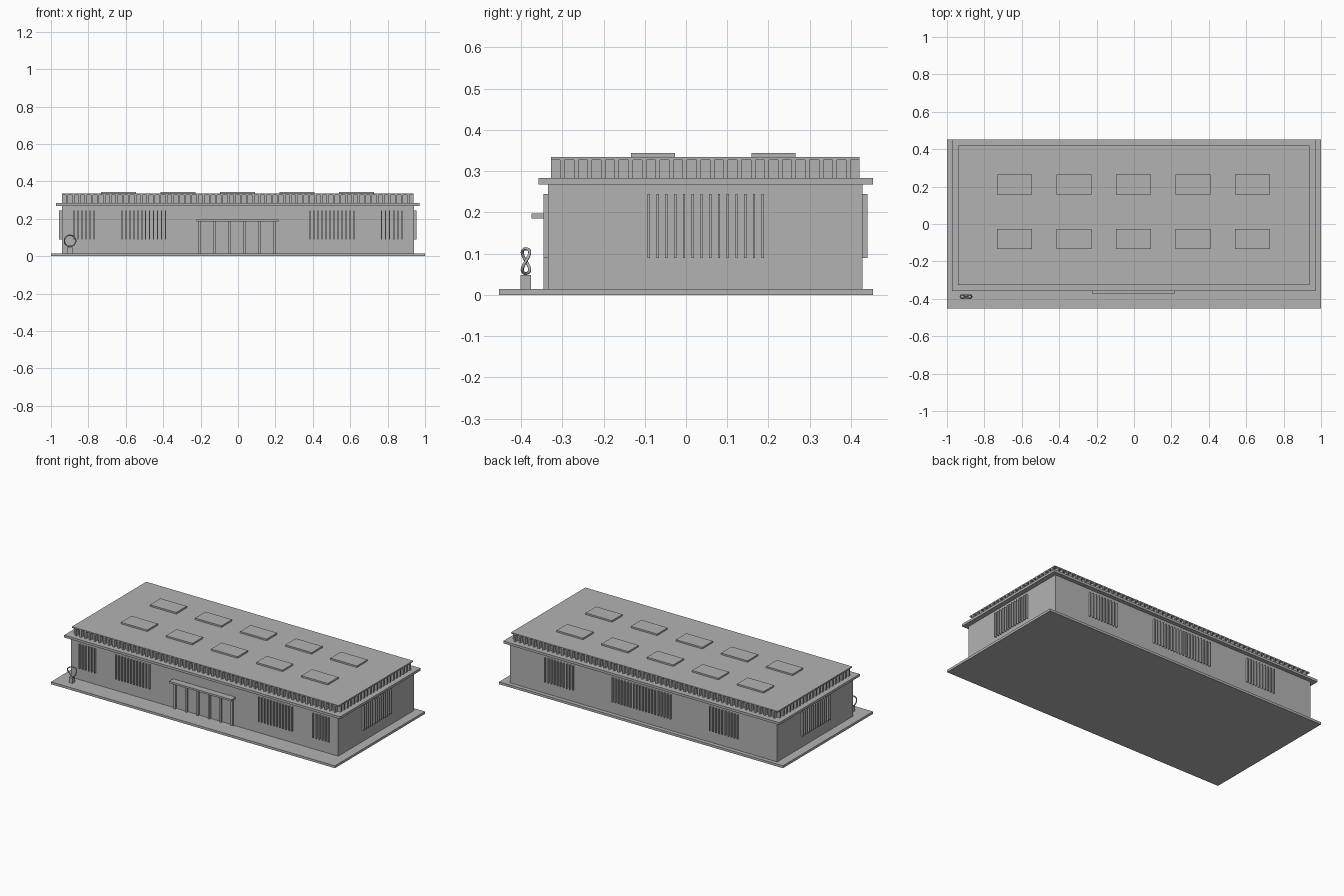
import bpy, bmesh, math

if "Cube" in bpy.data.objects:
    bpy.data.objects.remove(bpy.data.objects["Cube"])

concrete = bpy.data.materials.new("concrete grey")
concrete.use_nodes = True
grey = (0.45, 0.45, 0.45, 1)
concrete.diffuse_color = grey
concrete.node_tree.nodes["Principled BSDF"].inputs["Base Color"].default_value = grey


def boxes(name, items):
    """One object made of boxes, each given as (x0, x1, y0, y1, z0, z1)."""
    bm = bmesh.new()
    for x0, x1, y0, y1, z0, z1 in items:
        verts = bmesh.ops.create_cube(bm, size=1)["verts"]
        for v in verts:
            v.co = ((x0 + x1) / 2 + v.co.x * (x1 - x0),
                    (y0 + y1) / 2 + v.co.y * (y1 - y0),
                    (z0 + z1) / 2 + v.co.z * (z1 - z0))
    mesh = bpy.data.meshes.new(name)
    bm.to_mesh(mesh)
    bm.free()
    mesh.materials.append(concrete)
    obj = bpy.data.objects.new(name, mesh)
    bpy.context.collection.objects.link(obj)
    return obj


def spread(start, end, count):
    return [start + (end - start) * i / (count - 1) for i in range(count)]


LEFT, RIGHT, FRONT, BACK = -0.942, 0.94, -0.334, 0.428   # wall faces
BASE, WALL, LEDGE, EAVE, ROOF = 0.015, 0.268, 0.283, 0.327, 0.334

# Main masses
boxes("ground_slab", [(-1, 1, -0.453, 0.453, 0, BASE)])
boxes("walls", [(LEFT, RIGHT, FRONT, BACK, BASE, WALL)])
boxes("cornice", [(-0.974, 0.97, -0.358, 0.453, WALL, LEDGE)])
RX0, RX1, RY0, RY1 = -0.941, 0.938, -0.327, 0.421
boxes("roof_slab", [(RX0, RX1, RY0, RY1, EAVE, ROOF)])

# Recessed attic with a row of upright blocks on each side
D, H = 0.022, 0.0055
boxes("attic", [(RX0 + D, RX1 - D, RY0 + D, RY1 - D, LEDGE, EAVE)])
blocks = []
for x in spread(RX0 + D + H, RX1 - D - H, 56):
    for y in (RY0, RY1 - D):
        blocks.append((x - H, x + H, y, y + D, LEDGE, EAVE))
for y in spread(RY0 + D + H, RY1 - D - H, 22):
    for x in (RX0, RX1 - D):
        blocks.append((x, x + D, y - H, y + H, LEDGE, EAVE))
boxes("attic_blocks", blocks)

# Window fins on the walls
T, OUT, LOW, HIGH = 0.0028, 0.012, 0.09, 0.245
fins = []
for start, end, count in ((-0.878, -0.77, 6), (-0.621, -0.387, 12),
                          (0.385, 0.619, 12), (0.768, 0.876, 6)):
    fins += [(x - T, x + T, FRONT - OUT, FRONT, LOW, HIGH) for x in spread(start, end, count)]
boxes("front_window_fins", fins)
fins = []
for centre, half, count in ((-0.57, 0.098, 10), (0.01, 0.205, 20), (0.59, 0.098, 10)):
    fins += [(x - T, x + T, BACK, BACK + OUT, LOW, HIGH)
             for x in spread(centre - half, centre + half, count)]
boxes("back_window_fins", fins)
for name, x0, x1 in (("left_window_fins", RIGHT, RIGHT + OUT + 0.002),
                     ("right_window_fins", LEFT - OUT - 0.002, LEFT)):
    boxes(name, [(x0, x1, y - T, y + T, LOW, HIGH) for y in spread(-0.09, 0.186, 14)])

# Entrance posts and canopy
boxes("entrance_posts", [(x - 0.006, x + 0.006, FRONT - OUT, FRONT, BASE, 0.185)
                         for x in spread(-0.205, 0.197, 6)])
boxes("entrance_canopy", [(-0.222, 0.216, -0.375, FRONT, 0.185, 0.197)])

# Skylights in two rows
boxes("skylights", [(x - 0.093, x + 0.093, y - 0.053, y + 0.053, ROOF, 0.344)
                    for x in spread(-0.639, 0.633, 5) for y in (-0.08, 0.212)])

# Twisted ring sculpture on a pedestal
boxes("sculpture_pedestal", [(-0.911, -0.886, -0.401, -0.376, BASE, 0.048)])
curve = bpy.data.curves.new("ring_sculpture", "CURVE")
curve.dimensions = "3D"
curve.bevel_depth = 0.0038
curve.bevel_resolution = 1
N = 40
spline = curve.splines.new("POLY")
spline.points.add(N - 1)
spline.use_cyclic_u = True
for i, p in enumerate(spline.points):
    a = 2 * math.pi * i / N
    p.co = (-0.898 + 0.03 * math.cos(a), -0.388 + 0.009 * math.sin(2 * a),
            0.082 + 0.03 * math.sin(a), 1)
curve.materials.append(concrete)
bpy.context.collection.objects.link(bpy.data.objects.new("ring_sculpture", curve))
